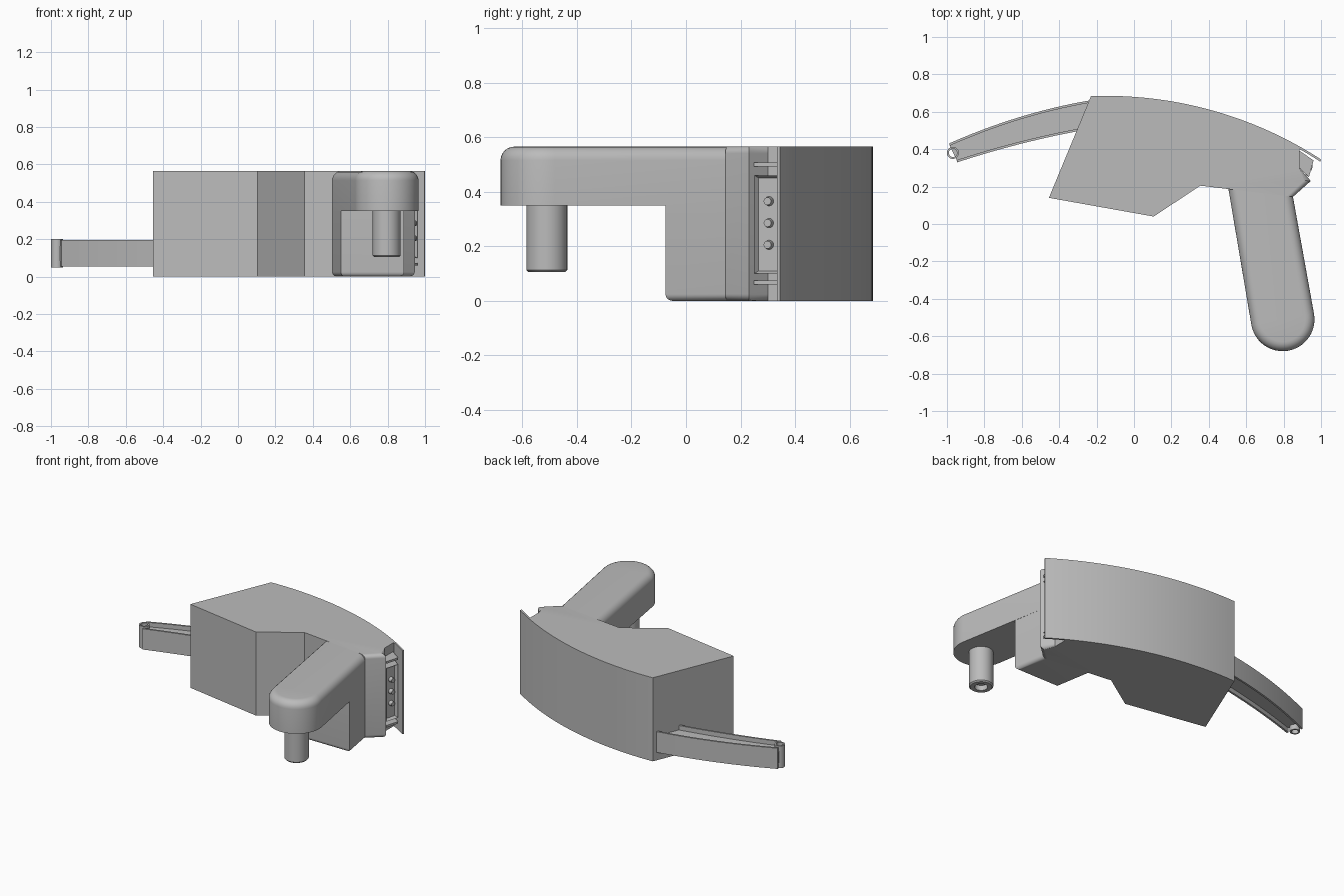
import bpy, bmesh, math
from mathutils import Vector, Matrix

cube = bpy.data.objects.get("Cube")
if cube:
    bpy.data.objects.remove(cube, do_unlink=True)

grey = bpy.data.materials.new("plain grey")
grey.use_nodes = True
grey.diffuse_color = (0.5, 0.5, 0.5, 1)
grey.node_tree.nodes["Principled BSDF"].inputs["Base Color"].default_value = grey.diffuse_color


def finish(name, bm):
    bmesh.ops.recalc_face_normals(bm, faces=bm.faces)
    mesh = bpy.data.meshes.new(name)
    bm.to_mesh(mesh)
    bm.free()
    mesh.materials.append(grey)
    ob = bpy.data.objects.new(name, mesh)
    bpy.context.collection.objects.link(ob)
    bpy.ops.object.select_all(action='DESELECT')
    ob.select_set(True)
    bpy.context.view_layer.objects.active = ob
    bpy.ops.object.shade_smooth_by_angle(angle=math.radians(30))
    return ob


def prism(name, outline, z0, z1, radius=0, rule=None, extra=None):
    """Extrude an outline upward; round the edges whose midpoint and direction pass the rule."""
    bm = bmesh.new()
    base = bm.faces.new([bm.verts.new((x, y, z0)) for x, y in outline])
    up = bmesh.ops.extrude_face_region(bm, geom=[base])["geom"]
    bmesh.ops.translate(bm, vec=(0, 0, z1 - z0),
                        verts=[v for v in up if isinstance(v, bmesh.types.BMVert)])
    bmesh.ops.recalc_face_normals(bm, faces=bm.faces)
    if rule:
        edges = [e for e in bm.edges
                 if rule((e.verts[0].co + e.verts[1].co) / 2, e.verts[0].co - e.verts[1].co)]
        bmesh.ops.bevel(bm, geom=edges, offset=radius, segments=6, profile=0.5, affect='EDGES')
    if extra:
        extra(bm)
    return finish(name, bm)


def lathe(name, x, y, profile):
    """Spin a radius and height profile about a vertical axis."""
    bm = bmesh.new()
    vs = [bm.verts.new((x + r, y, z)) for r, z in profile]
    edges = [bm.edges.new(pair) for pair in zip(vs, vs[1:])]
    bmesh.ops.spin(bm, geom=vs + edges, cent=(x, y, 0), axis=(0, 0, 1),
                   angle=math.tau, steps=40, use_duplicate=False)
    bmesh.ops.remove_doubles(bm, verts=bm.verts, dist=1e-4)
    return finish(name, bm)


def span(a, b, n):
    return [a + (b - a) * i / n for i in range(n + 1)]


TOP = 0.565
R = 2.115


def back_arc(x, r=R):
    return 0.685 - R + math.sqrt(r * r - (x + 0.15) ** 2)


def flat(d):
    return abs(d.z) < 1e-4


# Main housing with its curved back and angled front
housing = [(-0.455, 0.14), (0.105, 0.04), (0.355, 0.205), (0.85, 0.145),
           (0.945, 0.23), (0.885, 0.3), (0.885, 0.4)]
housing += [(x, back_arc(x)) for x in span(0.885, -0.23, 32)]
prism("housing", housing, 0, TOP, 0.025,
      lambda m, d: flat(d) and m.x > 0.886 and m.y < 0.29)

# Thin lip that carries the curved back past the end
xs = span(0.88, 1.0, 6)
prism("back_lip", [(x, back_arc(x)) for x in xs]
      + [(x - 0.004, back_arc(x - 0.004, R - 0.012)) for x in reversed(xs)], 0, TOP)

# Grip arm with a round tip and a rounded upper edge
tip = Vector((0.795, -0.51))
grip = [(0.505, 0.187)]
grip += [(tip.x + 0.17 * math.cos(a), tip.y + 0.17 * math.sin(a))
         for a in span(math.radians(190), math.radians(370), 24)]
grip += [(0.85, 0.145)]
prism("grip", grip, 0.35, TOP, 0.05,
      lambda m, d: flat(d) and m.z > 0.5 and m.y < 0.14)

# Post below the grip
post = [(0.505, 0.187), (0.55, -0.075), (0.888, -0.075), (0.85, 0.145)]
prism("post", post, 0, 0.4, 0.025,
      lambda m, d: flat(d) and m.z < 0.1 and m.y < 0.14)

# Hollow-ended pin hanging from the grip tip
lathe("grip_pin", tip.x, tip.y, [(0, 0.36), (0.075, 0.36), (0.075, 0.113), (0.067, 0.105),
                                 (0.04, 0.105), (0.04, 0.14), (0, 0.14)])


# Side arm: two tapering walls joined by a recessed web
def outer(x):
    u = -x - 0.24
    return 0.66 - 0.236 * u - 0.181 * u * (u - 0.36)


def inner(x):
    u = -x - 0.28
    return 0.5 - 0.221 * u - 0.108 * u * (u - 0.34)


WALL = 0.012
outs, ins = span(-0.988, -0.22, 20), span(-0.945, -0.28, 20)


def strip(f, xs, shift):
    return [(x, f(x)) for x in xs] + [(x - shift * 0.3, f(x) + shift) for x in reversed(xs)]


prism("arm_outer_wall", strip(outer, outs, -WALL), 0.055, 0.195)
prism("arm_inner_wall", strip(inner, ins, WALL), 0.055, 0.195)
prism("arm_web", [(x, outer(x) - WALL / 2) for x in outs]
      + [(x, inner(x) + WALL / 2) for x in reversed(ins)], 0.085, 0.165)

# Hinge ring at the arm end
lathe("hinge_ring", -0.968, 0.38, [(0.022, 0.05), (0.032, 0.05), (0.032, 0.2),
                                   (0.022, 0.2), (0.022, 0.05)])


# Recessed end panel with a raised frame
def recess(bm):
    face = max(bm.faces, key=lambda f: f.calc_center_median().x)
    bmesh.ops.inset_region(bm, faces=[face], thickness=0.014, depth=0)
    bmesh.ops.translate(bm, vec=(-0.02, 0.004, 0), verts=face.verts)


panel = [(0.88, 0.305), (0.935, 0.25), (0.96, 0.34), (0.88, 0.395)]
prism("end_panel", panel, 0.1, 0.46, extra=recess)

# Locating fins above and below the panel
for label, z in (("lower", 0.06), ("upper", 0.492)):
    prism(label + "_fin", panel, z, z + 0.014)

# Row of buttons on the panel
for i, z in enumerate((0.205, 0.285, 0.365)):
    bm = bmesh.new()
    turn = Matrix.Translation((0.938, 0.302, z)) @ Matrix.Rotation(math.radians(-15), 4, 'Z') \
        @ Matrix.Rotation(math.pi / 2, 4, 'Y')
    bmesh.ops.create_cone(bm, cap_ends=True, segments=20, radius1=0.018, radius2=0.014,
                          depth=0.03, matrix=turn)
    finish(f"button_{i + 1}", bm)
